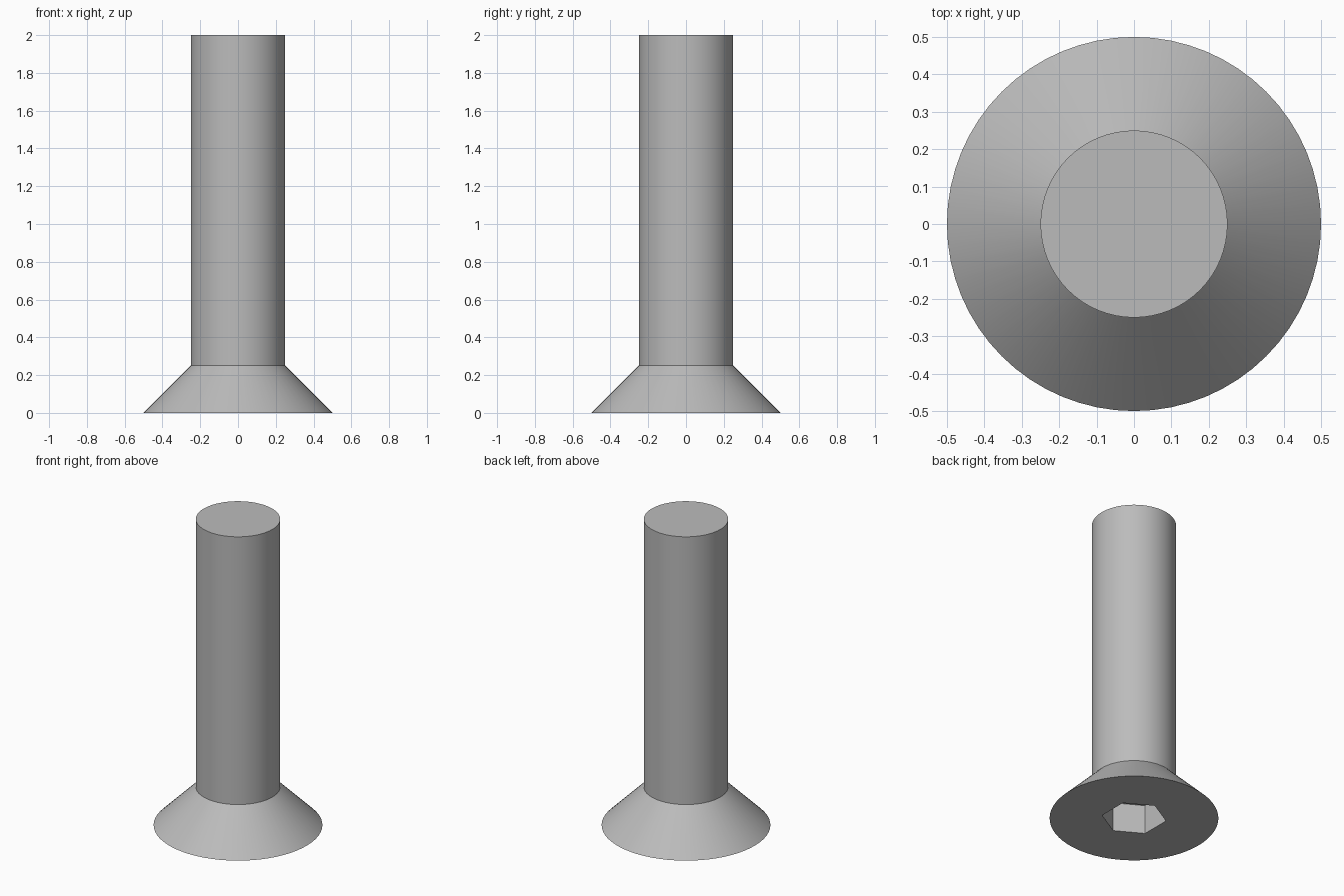
import bpy
import bmesh
from math import cos, sin, radians, tau

SIDES = 64
SOCKET_RADIUS, SOCKET_DEPTH = 0.192, 0.19

cube = bpy.data.objects.get("Cube")
if cube:
    bpy.data.objects.remove(cube, do_unlink=True)

steel = bpy.data.materials.new("grey steel")
steel.use_nodes = True
colour = (0.5, 0.5, 0.5, 1)
steel.diffuse_color = colour
steel.node_tree.nodes["Principled BSDF"].inputs["Base Color"].default_value = colour


def ring(bm, radius, z, sides=SIDES, turn=0):
    """Add a level ring of vertices."""
    return [bm.verts.new((radius * cos(turn + tau * i / sides),
                          radius * sin(turn + tau * i / sides), z))
            for i in range(sides)]


def bridge(bm, lower, upper):
    """Join two equal rings with a band of quads."""
    n = len(lower)
    for i in range(n):
        j = (i + 1) % n
        bm.faces.new((lower[i], lower[j], upper[j], upper[i]))


bm = bmesh.new()

# Countersunk head and plain shank
rim = ring(bm, 0.5, 0)
neck = ring(bm, 0.25, 0.25)
tip = ring(bm, 0.25, 2)
bridge(bm, rim, neck)
bridge(bm, neck, tip)
bm.faces.new(tip)

# Hexagonal key socket sunk into the flat of the head
mouth = ring(bm, SOCKET_RADIUS, 0, 6, radians(30))
floor = ring(bm, SOCKET_RADIUS, SOCKET_DEPTH, 6, radians(30))
bridge(bm, mouth, floor)
bm.faces.new(floor)

# Flat underside between the rim and the socket mouth
border = [e for e in bm.edges if e.is_boundary]
bmesh.ops.triangle_fill(bm, edges=border, use_beauty=True, normal=(0, 0, -1))
bmesh.ops.recalc_face_normals(bm, faces=bm.faces)

mesh = bpy.data.meshes.new("countersunk_screw")
bm.to_mesh(mesh)
bm.free()
mesh.materials.append(steel)
screw = bpy.data.objects.new("countersunk_screw", mesh)
bpy.context.collection.objects.link(screw)

# Smooth round sides with crisp edges
bpy.ops.object.select_all(action="DESELECT")
screw.select_set(True)
bpy.context.view_layer.objects.active = screw
bpy.ops.object.shade_smooth_by_angle(angle=radians(30))
